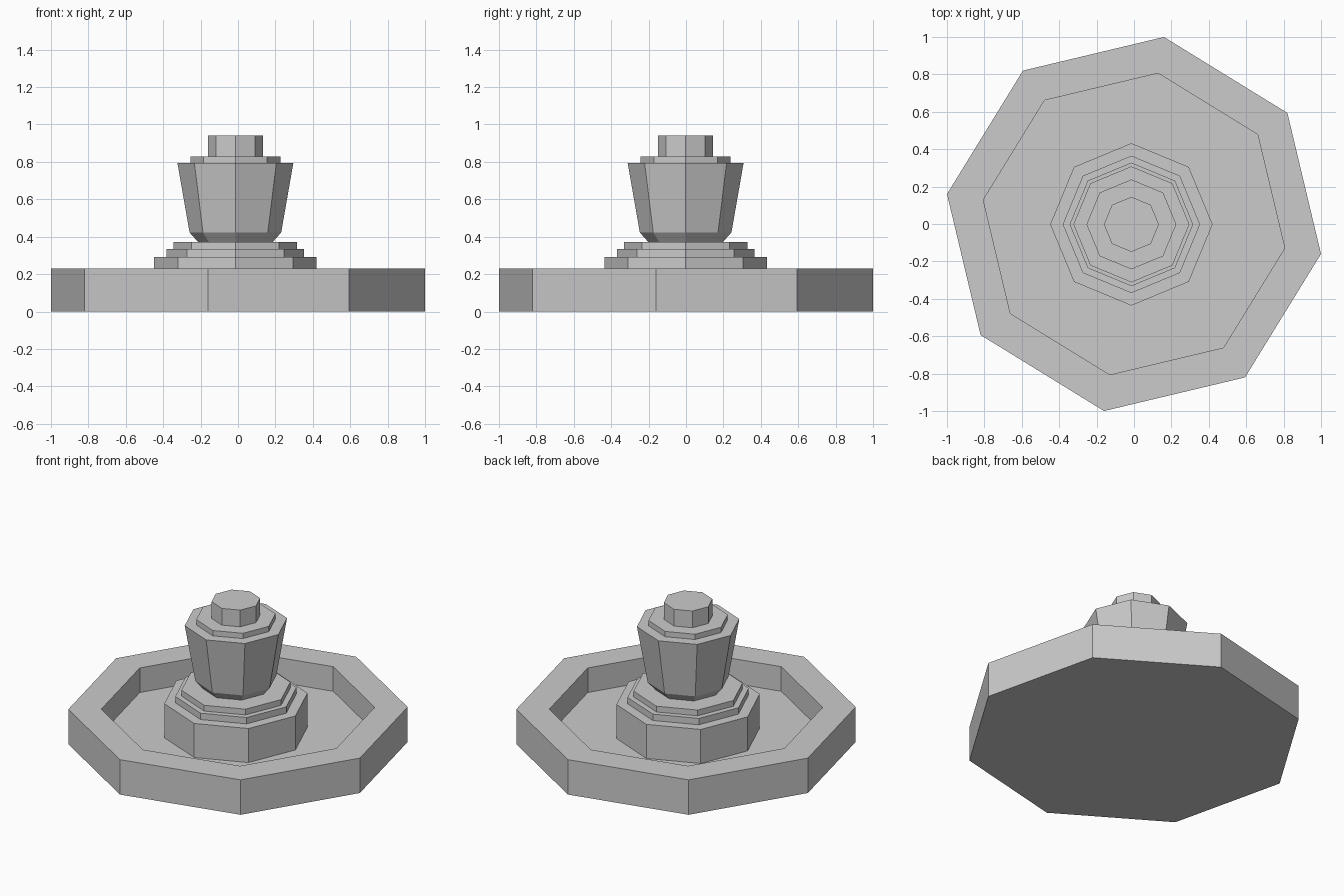
import bpy, bmesh
from math import cos, sin, radians, tau

cube = bpy.data.objects.get("Cube")
if cube:
    bpy.data.objects.remove(cube, do_unlink=True)

SIDES = 8
COLUMN = (-0.014, -0.002)

stone = bpy.data.materials.new("grey_stone")
stone.use_nodes = True
colour = (0.6, 0.6, 0.6, 1)
stone.diffuse_color = colour
stone.node_tree.nodes["Principled BSDF"].inputs["Base Color"].default_value = colour


def turned(name, profile, centre=(0, 0), angle=0):
    """Octagonal solid from (radius, height) rings, capped at both ends."""
    bm = bmesh.new()
    rings = []
    for r, z in profile:
        turns = [radians(angle) + tau * i / SIDES for i in range(SIDES)]
        rings.append([bm.verts.new((centre[0] + r * cos(a), centre[1] + r * sin(a), z))
                      for a in turns])
    for low, high in zip(rings, rings[1:]):
        for i in range(SIDES):
            j = (i + 1) % SIDES
            bm.faces.new((low[i], low[j], high[j], high[i]))
    bm.faces.new(rings[0][::-1])
    bm.faces.new(rings[-1])
    bmesh.ops.recalc_face_normals(bm, faces=bm.faces)
    mesh = bpy.data.meshes.new(name)
    bm.to_mesh(mesh)
    bm.free()
    mesh.materials.append(stone)
    obj = bpy.data.objects.new(name, mesh)
    bpy.context.collection.objects.link(obj)
    return obj


# Wide basin with a sunken floor
RIM, FLOOR = 0.23, 0.068
turned("basin", [(1.0125, 0), (1.0125, RIM), (0.816, RIM), (0.816, FLOOR)], angle=-9.1)

# Stepped pedestal, flared urn and cap on the centre column
turned("pedestal", [(0.434, FLOOR), (0.434, 0.292), (0.367, 0.292), (0.367, 0.334),
                    (0.33, 0.334), (0.33, 0.372)], COLUMN)
turned("urn", [(0.2, 0.372), (0.245, 0.423), (0.31, 0.795)], COLUMN)
turned("cap", [(0.24, 0.795), (0.24, 0.83), (0.147, 0.83), (0.147, 0.94)], COLUMN)
